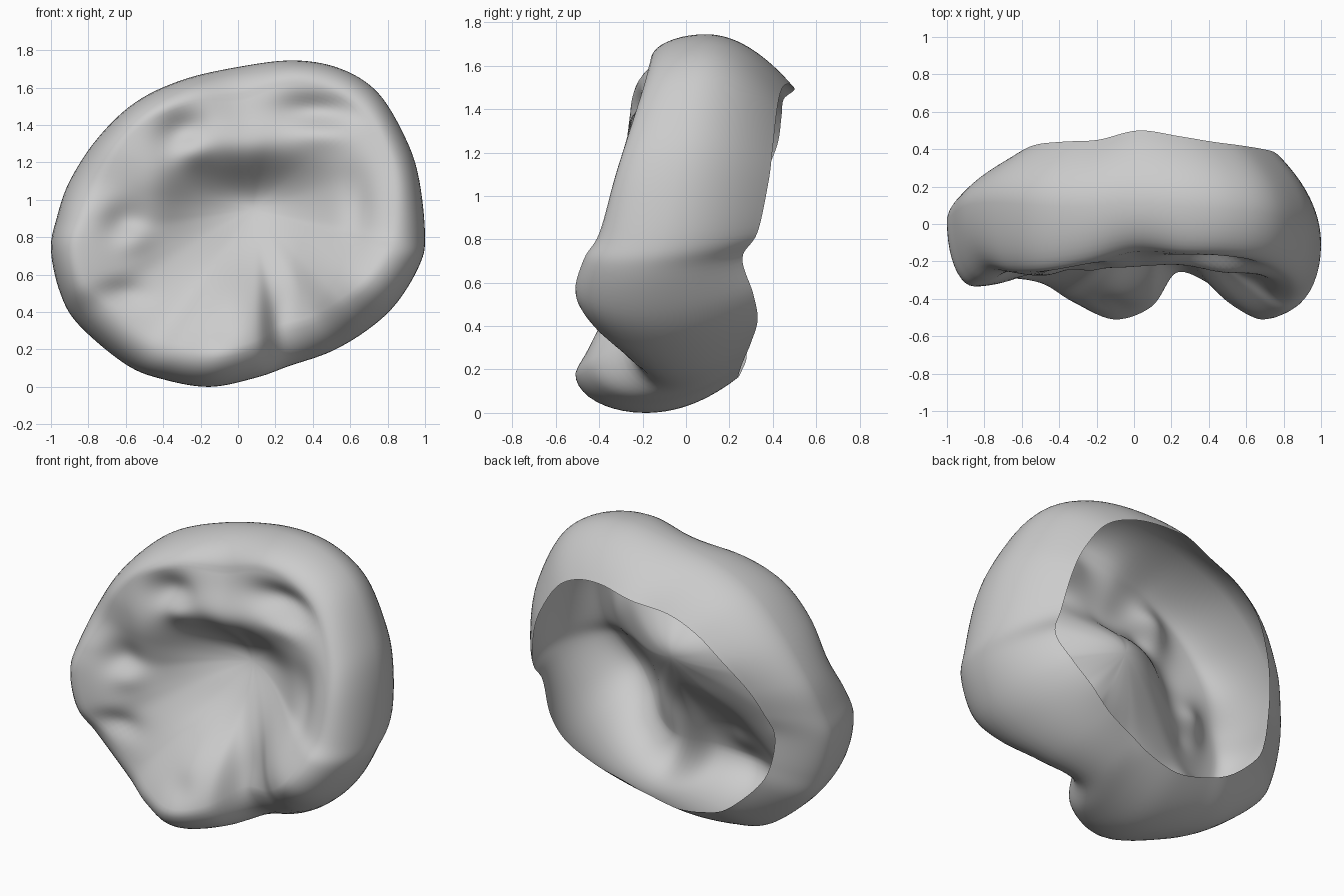
import bpy, bmesh, math

if "Cube" in bpy.data.objects:
    bpy.data.objects.remove(bpy.data.objects["Cube"])

CX, CZ, BASIN = 0.08, 0.95, -0.02

# Around the outline: x, z, crest y, back-edge y, crest scale
OUTLINE = [
    (1.00, 0.80, -0.40, 0.33, .82), (0.97, 1.10, -0.33, 0.38, .85),
    (0.90, 1.32, -0.27, 0.40, .86), (0.75, 1.57, -0.20, 0.42, .86),
    (0.55, 1.70, -0.17, 0.44, .86), (0.30, 1.745, -0.16, 0.47, .85),
    (0.00, 1.71, -0.15, 0.50, .78), (-0.30, 1.64, -0.21, 0.45, .84),
    (-0.55, 1.52, -0.25, 0.44, .86), (-0.75, 1.33, -0.26, 0.42, .85),
    (-0.90, 1.10, -0.25, 0.35, .82), (-0.97, 0.90, -0.30, 0.29, .85),
    (-1.00, 0.73, -0.33, 0.24, .87), (-0.95, 0.50, -0.33, 0.24, .87),
    (-0.85, 0.33, -0.29, 0.26, .83), (-0.60, 0.12, -0.32, 0.28, .82),
    (-0.40, 0.04, -0.42, 0.26, .82), (-0.15, 0.00, -0.51, 0.24, .81),
    (0.10, 0.05, -0.44, 0.25, .80), (0.27, 0.11, -0.26, 0.27, .76),
    (0.50, 0.19, -0.32, 0.30, .77), (0.70, 0.31, -0.45, 0.33, .77),
    (0.85, 0.45, -0.51, 0.31, .78), (0.97, 0.65, -0.47, 0.26, .80),
]
MEAN = sum(r[2] for r in OUTLINE) / len(OUTLINE)

# Chewing-surface details: x, z, width x, width z, push in y (+ is a dent)
DETAILS = [
    (-0.31, 1.37, .14, .13, .11), (-0.25, 1.27, .10, .09, -.05),
    (0.45, 1.49, .22, .10, .11), (0.48, 1.37, .18, .08, -.05),
    (-0.62, 0.89, .12, .12, .08), (-0.57, 0.79, .10, .08, -.04),
    (-0.62, 0.49, .14, .07, .06), (0.30, 0.42, .11, .20, .05),
    (-0.05, 0.48, .22, .20, -.05), (0.12, 1.28, .55, .14, -.08),
    (-0.45, 1.08, .16, .16, -.05), (0.05, 1.00, .34, .14, .05),
    (0.65, 0.98, .08, .18, .04), (-0.08, 0.29, .09, .09, .03),
]
SUB, N_FRONT, N_ROUND, N_BACK = 7, 36, 10, 14


def around(k):
    """Closed Catmull-Rom through the outline table."""
    n, i, t = len(OUTLINE), k // SUB, (k % SUB) / SUB
    a, b, c, d = (OUTLINE[(i + o) % n] for o in (-1, 0, 1, 2))
    return [.5 * (2 * q + (r - p) * t + (2 * p - 5 * q + 4 * r - s) * t * t
                  + (3 * q - p - 3 * r + s) * t ** 3)
            for p, q, r, s in zip(a, b, c, d)]


def details(x, z):
    return sum(h * math.exp(-((x - px) / wx) ** 2 - ((z - pz) / wz) ** 2)
               for px, pz, wx, wz, h in DETAILS)


def section(k):
    """Radial section: basin to crest, over the shoulder, back to the open edge."""
    x, z, crest, back, cs = around(k)
    dx, dz = x - CX, z - CZ
    w = .6 - .2 * max(0, -x)
    mid = crest * w + back * (1 - w)
    edge = .77 - .06 * dz / math.hypot(dx, dz)
    pts = []
    for i in range(1, N_FRONT + 1):
        u = i / N_FRONT
        px, pz = CX + dx * cs * u, CZ + dz * cs * u
        rise = MEAN + (crest - MEAN) * u ** 1.2
        y = BASIN + (rise - BASIN) * u * u * (3 - 2 * u)
        pts.append((px, y + details(px, pz) * (1 - u ** 6), pz))
    for i in range(1, N_ROUND + 1):
        a = i / N_ROUND * math.pi / 2
        s = cs + (1 - cs) * math.sin(a)
        pts.append((CX + dx * s, mid + (crest - mid) * math.cos(a), CZ + dz * s))
    for i in range(1, N_BACK + 1):
        v = i / N_BACK
        s = 1 - (1 - edge) * v * v
        pts.append((CX + dx * s, mid + (back - mid) * v, CZ + dz * s))
    return pts


# Hollow crown shell, open at the back
bm = bmesh.new()
centre = bm.verts.new((CX, BASIN + details(CX, CZ), CZ))
cols = [[bm.verts.new(p) for p in section(k)] for k in range(len(OUTLINE) * SUB)]
for k, a in enumerate(cols):
    b = cols[(k + 1) % len(cols)]
    bm.faces.new((centre, a[0], b[0]))
    for i in range(len(a) - 1):
        bm.faces.new((a[i], a[i + 1], b[i + 1], b[i]))
bm.normal_update()
if centre.normal.y > 0:
    bmesh.ops.reverse_faces(bm, faces=bm.faces[:])
for f in bm.faces:
    f.smooth = True
mesh = bpy.data.meshes.new("crown_shell")
bm.to_mesh(mesh)
bm.free()
crown = bpy.data.objects.new("crown_shell", mesh)
bpy.context.collection.objects.link(crown)
